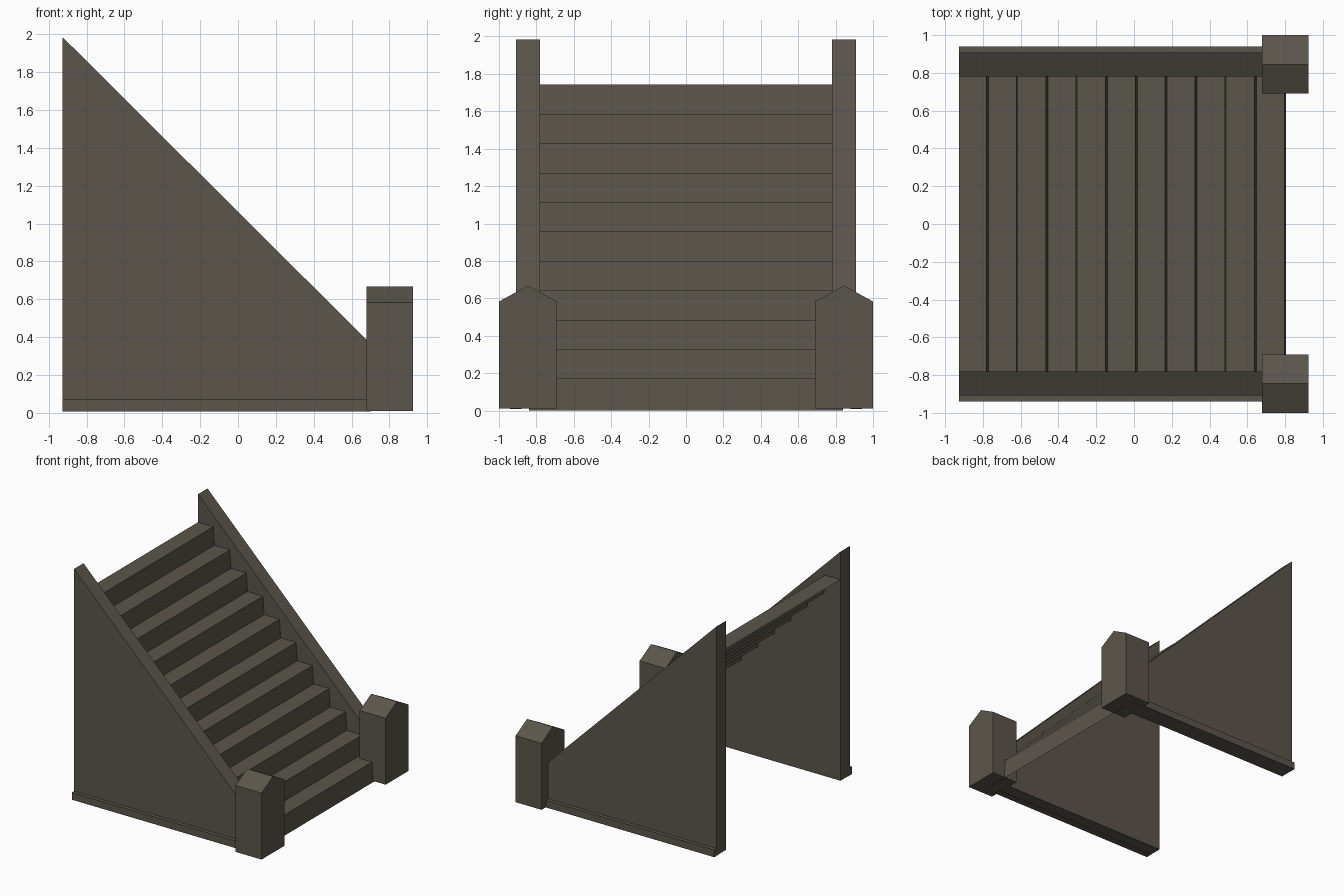
import bpy

if "Cube" in bpy.data.objects:
    bpy.data.objects.remove(bpy.data.objects["Cube"])

stone = bpy.data.materials.new("dark_stone")
stone.diffuse_color = (0.105, 0.092, 0.07, 1)
stone.use_nodes = True
stone.node_tree.nodes["Principled BSDF"].inputs["Base Color"].default_value = stone.diffuse_color


def make(name, verts, faces):
    me = bpy.data.meshes.new(name)
    me.from_pydata(verts, [], faces)
    me.materials.append(stone)
    ob = bpy.data.objects.new(name, me)
    bpy.context.collection.objects.link(ob)
    return ob


def prism(name, a, b):
    """Solid between two matching outlines; b lies on the side a's normal points away from."""
    n = len(a)
    faces = [tuple(range(n)), tuple(range(2 * n - 1, n - 1, -1))]
    faces += [((i + 1) % n, i, n + i, n + (i + 1) % n) for i in range(n)]
    return make(name, a + b, faces)


BACK = -0.927

# Side walls, base trims and newel posts on both sides
wall = [(BACK, 0.01), (0.70, 0.01), (0.70, 0.365), (BACK, 1.985)]
trim = [(BACK, 0.008), (0.70, 0.008), (0.70, 0.07), (BACK, 0.07)]
post = [(0.69, 0.01), (1.0, 0.01), (1.0, 0.583), (0.845, 0.668), (0.69, 0.583)]

for side, s in (("front", -1), ("back", 1)):
    def slab(name, outline, y0, y1):
        lo, hi = sorted((s * y0, s * y1))
        prism(name, [(x, lo, z) for x, z in outline], [(x, hi, z) for x, z in outline])

    slab(side + "_side_wall", wall, 0.78, 0.908)
    slab(side + "_base_trim", trim, 0.88, 0.94)
    # gabled post, profile in the y-z plane
    prof = [(s * y, z) for y, z in post]
    if s < 0:
        prof.reverse()
    prism(side + "_newel_post", [(0.925, y, z) for y, z in prof],
          [(0.678, y, z) for y, z in prof])

# Open stair sheet: eleven slightly raked risers and treads
STEPS, RUN, RISE, HALF = 11, 0.1577, 0.1572, 0.84
path = [(0.806, 0.0)]
for k in range(STEPS):
    x, z = 0.806 - RUN * k, 0.171 + RISE * k
    path.append((x - 0.01, z))
    path.append((max(x - RUN, BACK), z))
verts = [(x, y, z) for x, z in path for y in (-HALF, HALF)]
faces = [(2 * i, 2 * i + 1, 2 * i + 3, 2 * i + 2) for i in range(len(path) - 1)]
make("stair_steps", verts, faces)
